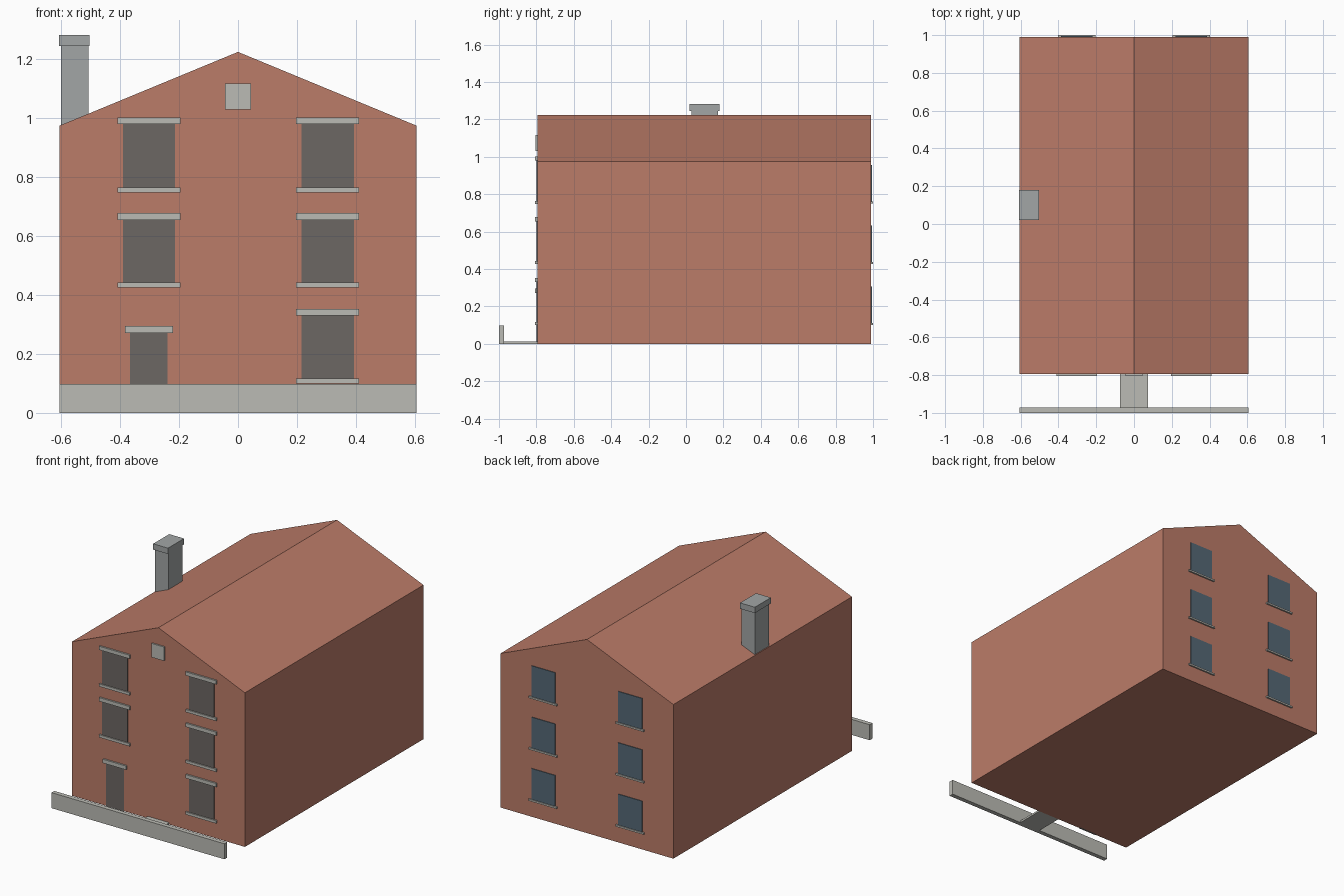
import bpy

if "Cube" in bpy.data.objects:
    bpy.data.objects.remove(bpy.data.objects["Cube"])


def material(name, rgb):
    m = bpy.data.materials.new(name)
    m.diffuse_color = (*rgb, 1)
    m.use_nodes = True
    m.node_tree.nodes["Principled BSDF"].inputs["Base Color"].default_value = m.diffuse_color
    return m


BRICK = material("brick", (0.50, 0.20, 0.14))
STONE = material("stone", (0.50, 0.50, 0.46))
DARK = material("dark_panel", (0.15, 0.135, 0.125))
GLASS = material("glass", (0.09, 0.14, 0.18))
CHIMNEY = material("chimney_grey", (0.36, 0.38, 0.38))


def mesh_object(name, verts, faces, mat):
    me = bpy.data.meshes.new(name)
    me.from_pydata(verts, [], faces)
    me.materials.append(mat)
    ob = bpy.data.objects.new(name, me)
    bpy.context.collection.objects.link(ob)
    return ob


def box(name, x, y, z, mat):
    """Box from (min, max) ranges."""
    verts = [(a, b, c) for c in z for b in y for a in x]
    faces = [(0, 2, 3, 1), (4, 5, 7, 6), (0, 1, 5, 4),
             (2, 6, 7, 3), (0, 4, 6, 2), (1, 3, 7, 5)]
    return mesh_object(name, verts, faces, mat)


def centred(cx, half):
    return (cx - half, cx + half)


FRONT, BACK, HALF = -0.795, 0.99, 0.605

# House body: gable profile extruded front to back
profile = [(-HALF, 0), (HALF, 0), (HALF, 0.975), (0, 1.225), (-HALF, 0.975)]
n = len(profile)
verts = [(x, y, z) for y in (FRONT, BACK) for x, z in profile]
faces = [tuple(range(n)), tuple(reversed(range(n, 2 * n)))]
faces += [(i, i + n, (i + 1) % n + n, (i + 1) % n) for i in range(n)]
mesh_object("house_body", verts, faces, BRICK)

# Front windows with lintels and sills
TRIM_Y = (FRONT - 0.011, FRONT + 0.01)
PANEL_Y = (FRONT - 0.004, FRONT + 0.01)
for cx, bottom, top in [(-0.302, 0.765, 0.98), (-0.302, 0.443, 0.655),
                        (0.304, 0.765, 0.98), (0.304, 0.443, 0.655),
                        (0.304, 0.117, 0.33)]:
    box("front_window", centred(cx, 0.089), PANEL_Y, (bottom, top), DARK)
    box("front_lintel", centred(cx, 0.107), TRIM_Y, (top, top + 0.023), STONE)
    box("front_sill", centred(cx, 0.107), TRIM_Y, (bottom - 0.017, bottom), STONE)

# Front door and its lintel
box("front_door", (-0.366, -0.24), PANEL_Y, (0, 0.271), DARK)
box("door_lintel", (-0.383, -0.22), TRIM_Y, (0.271, 0.295), STONE)

# Gable plaque
box("gable_plaque", centred(0, 0.044), (FRONT - 0.009, FRONT + 0.01), (1.03, 1.118), STONE)

# Back windows with sills
for cx in (-0.304, 0.304):
    for bottom in (0.112, 0.437, 0.762):
        box("back_window", centred(cx, 0.083), (BACK - 0.01, BACK + 0.004),
            (bottom, bottom + 0.195), GLASS)
        box("back_sill", centred(cx, 0.099), (BACK - 0.01, 1.0),
            (bottom - 0.011, bottom), STONE)

# Chimney shaft and cap
box("chimney_shaft", (-0.601, -0.508), (0.029, 0.171), (0.95, 1.245), CHIMNEY)
box("chimney_cap", (-0.608, -0.504), (0.02, 0.18), (1.245, 1.282), CHIMNEY)

# Garden wall and path
box("garden_wall", (-HALF, HALF), (-1.0, -0.972), (0, 0.098), STONE)
box("path", (-0.075, 0.075), (-0.972, FRONT), (0, 0.012), STONE)
